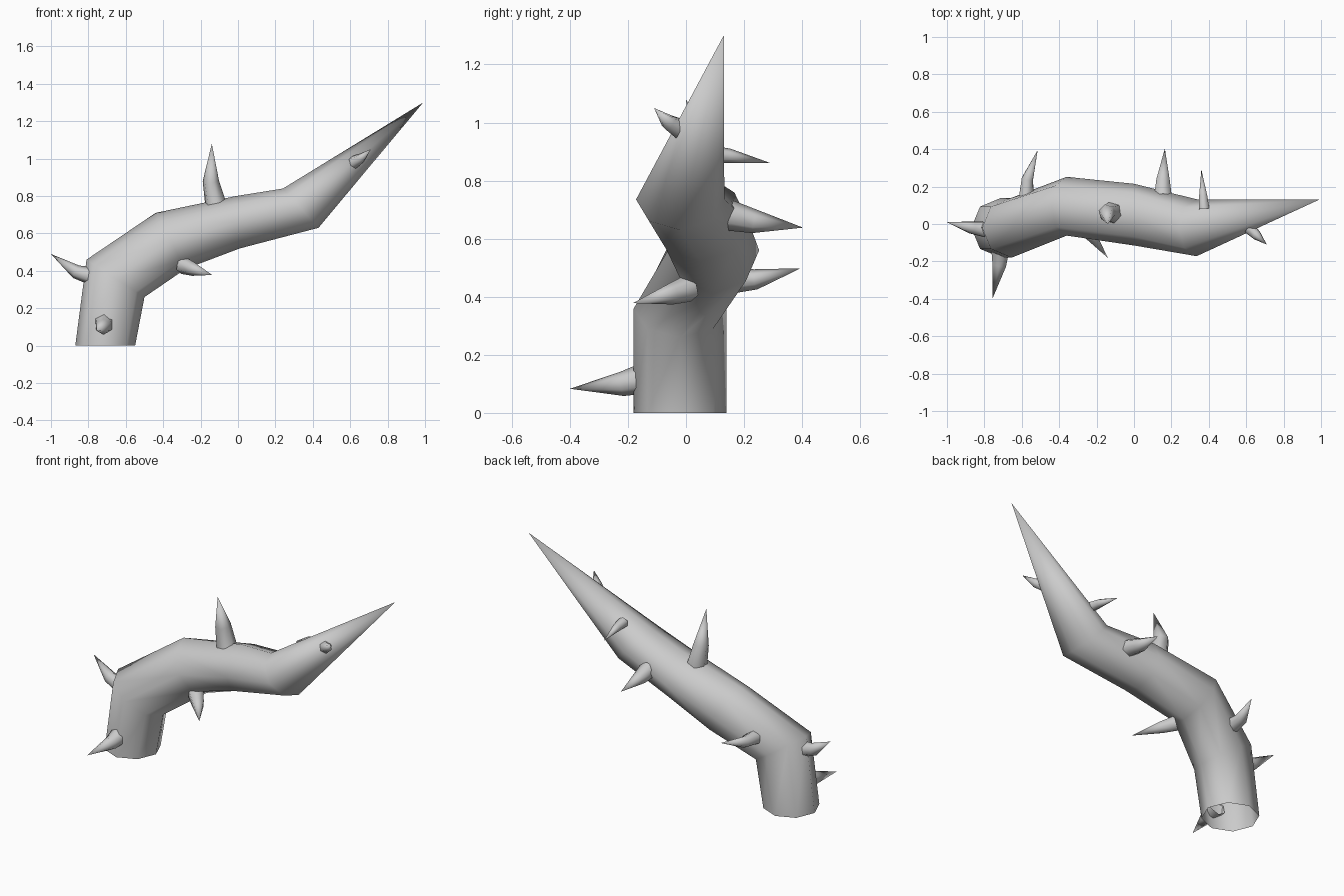
import bpy, bmesh, math
from mathutils import Vector

cube = bpy.data.objects.get("Cube")
if cube:
    bpy.data.objects.remove(cube, do_unlink=True)

# One plain grey for the whole vine
grey = bpy.data.materials.new("vine_grey")
grey.use_nodes = True
colour = (0.6, 0.6, 0.6, 1)
grey.diffuse_color = colour
grey.node_tree.nodes["Principled BSDF"].inputs["Base Color"].default_value = colour


def ring(centre, u, v, sides):
    """Points of an ellipse spanned by the half axes u and v."""
    angles = [math.tau * i / sides for i in range(sides)]
    return [centre + u * math.cos(a) + v * math.sin(a) for a in angles]


def spike(name, rings, tip):
    """Skin a row of rings and close it at a point; the root stays open."""
    bm = bmesh.new()
    rows = [[bm.verts.new(p) for p in r] for r in rings]
    end = bm.verts.new(tip)
    n = len(rows[0])
    for low, high in zip(rows, rows[1:]):
        for i in range(n):
            j = (i + 1) % n
            bm.faces.new((low[i], low[j], high[j], high[i]))
    for i in range(n):
        bm.faces.new((rows[-1][i], rows[-1][(i + 1) % n], end))
    for f in bm.faces:
        f.smooth = True
    # Face the surfaces outwards
    middle = sum(rings[0], Vector()) / n
    first = bm.faces[:][0]
    first.normal_update()
    if first.normal.dot(first.calc_center_median() - middle) < 0:
        bmesh.ops.reverse_faces(bm, faces=bm.faces[:])
    mesh = bpy.data.meshes.new(name)
    bm.to_mesh(mesh)
    bm.free()
    mesh.materials.append(grey)
    obj = bpy.data.objects.new(name, mesh)
    bpy.context.collection.objects.link(obj)


# Vine stem: joint centre, then the mitred half axis in x and z, then the half depth
joints = [
    ((-0.71, -0.02, 0), (0.16, 0), 0.16),
    ((-0.655, -0.02, 0.36), (0.155, -0.10), 0.16),
    ((-0.36, 0.095, 0.56), (0.08, -0.15), 0.157),
    ((0, 0.05, 0.66), (0.01, -0.14), 0.165),
    ((0.335, -0.02, 0.735), (0.095, -0.105), 0.152),
]
stem = [ring(Vector(c), Vector((ux, 0, uz)), Vector((0, d, 0)), 8)
        for c, (ux, uz), d in joints]
spike("vine_stem", stem, Vector((0.99, 0.13, 1.30)))

# Bent thorns: root, bend, tip, root radius
thorns = {
    "front_low_thorn": ((-0.715, -0.14, 0.12), (-0.72, -0.22, 0.10), (-0.757, -0.40, 0.083), 0.054),
    "right_thorn": ((-0.79, -0.03, 0.375), (-0.865, -0.02, 0.395), (-1.0, 0.01, 0.49), 0.048),
    "top_thorn": ((-0.12, 0.06, 0.76), (-0.145, 0.06, 0.88), (-0.14, 0.0, 1.08), 0.058),
    "front_middle_thorn": ((-0.295, 0.01, 0.43), (-0.24, -0.05, 0.41), (-0.138, -0.183, 0.378), 0.048),
    "back_low_thorn": ((-0.575, 0.15, 0.455), (-0.57, 0.24, 0.46), (-0.515, 0.395, 0.498), 0.045),
    "back_middle_thorn": ((0.155, 0.15, 0.68), (0.155, 0.235, 0.66), (0.165, 0.403, 0.638), 0.053),
    "back_upper_thorn": ((0.375, 0.08, 0.89), (0.37, 0.15, 0.885), (0.36, 0.292, 0.86), 0.032),
    "front_upper_thorn": ((0.62, -0.025, 0.98), (0.655, -0.06, 1.0), (0.71, -0.11, 1.05), 0.036),
}
for name, (root, bend, tip, radius) in thorns.items():
    root, bend, tip = Vector(root), Vector(bend), Vector(tip)
    rows = []
    for centre, along, r in ((root, bend - root, radius), (bend, tip - root, radius * 0.78)):
        along = along.normalized()
        side = along.orthogonal().normalized()
        if abs(along.z) < 0.9:
            side = along.cross(Vector((0, 0, 1))).cross(along).normalized()
        rows.append(ring(centre, side * r, along.cross(side) * r, 6))
    spike(name, rows, tip)
